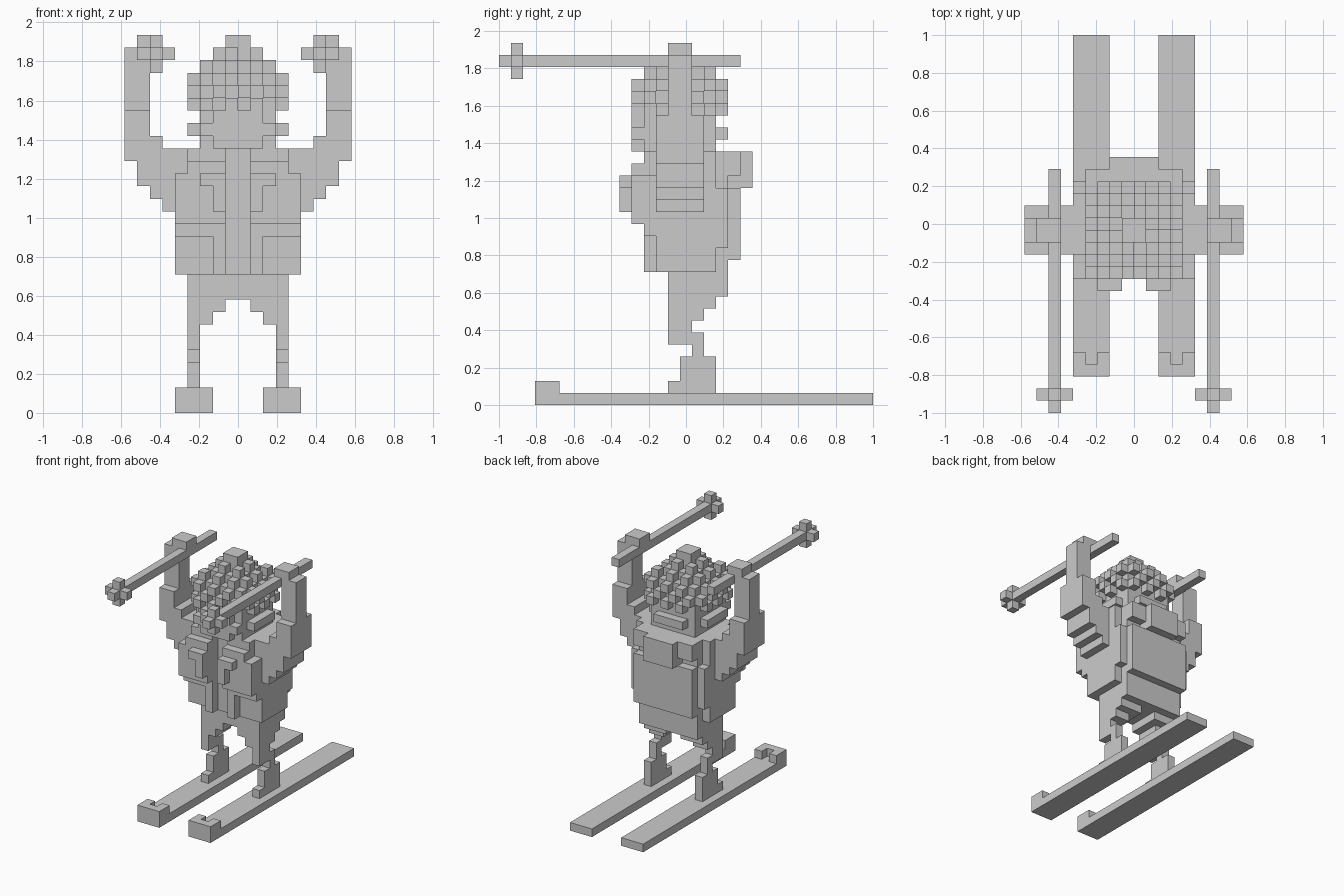
import bpy, bmesh
from mathutils import Vector

if "Cube" in bpy.data.objects:
    bpy.data.objects.remove(bpy.data.objects["Cube"])

U = 2 / 31           # edge of one block
parts, owner = {}, {}


def part(name, boxes, mirror=False):
    """Collect blocks; a box is (x0, x1, y0, y1, z0, z1) in block units."""
    cells = parts.setdefault(name, set())
    for x0, x1, y0, y1, z0, z1 in boxes:
        for x in range(x0, x1):
            for y in range(y0, y1):
                for z in range(z0, z1):
                    for c in ((x, y, z), (-1 - x, y, z)) if mirror else ((x, y, z),):
                        if c not in owner:
                            owner[c] = name
                            cells.add(c)


def sided(name, boxes):
    """Same part on the right and on the left."""
    part("right_" + name, boxes)
    part("left_" + name, [(-b, -a, *r) for a, b, *r in boxes])


# skis with notched raised tips
sided("ski", [(2, 5, 3, 31, 0, 1), (2, 5, 3, 4, 1, 2),
              (2, 3, 4, 5, 1, 2), (4, 5, 4, 5, 1, 2)])
# boots
sided("boot", [(3, 4, 14, 18, 1, 2), (3, 4, 15, 18, 2, 4)])
# bent legs, widening to the hips
sided("leg", [(3, 4, 16, 17, 4, 5), (3, 4, 14, 17, 5, 6), (3, 4, 14, 16, 6, 7),
              (2, 4, 14, 17, 7, 8), (1, 4, 14, 18, 8, 9)])
part("hips", [(0, 4, 14, 19, 9, 12)], True)

# torso, chest and hanging jacket edges
part("torso", [(0, 5, 13, 18, 11, 21), (0, 5, 18, 19, 13, 18), (0, 4, 18, 19, 12, 21)], True)
sided("chest_panel", [(2, 5, 12, 13, 14, 19), (1, 4, 12, 13, 19, 21),
                      (1, 5, 11, 12, 15, 19), (1, 4, 11, 12, 19, 20)])
sided("jacket_edge", [(1, 2, 12, 13, 11, 19)])
sided("strap_end", [(1, 3, 10, 11, 18, 19), (1, 2, 10, 11, 16, 18)])
# back panel and folded hood
part("back_panel", [(0, 4, 19, 20, 12, 18)], True)
part("hood", [(0, 4, 19, 20, 19, 21), (0, 2, 19, 21, 18, 21)], True)

# raised arms, stepped underneath, with thin forearms and hands
sided("arm", [(5, 6, 13, 17, 16, 21), (6, 7, 13, 17, 17, 22), (7, 8, 13, 17, 18, 24),
              (8, 9, 13, 17, 20, 24), (7, 9, 14, 16, 24, 29)])
sided("hand", [(6, 7, 14, 16, 28, 30), (7, 8, 14, 16, 29, 30)])
# poles with cross-shaped baskets
sided("pole", [(6, 7, 0, 20, 28, 29)])
sided("basket", [(5, 8, 1, 2, 28, 29), (6, 7, 1, 2, 27, 30)])

# head with a band around it
part("head", [(0, 3, 12, 18, 21, 24), (0, 2, 11, 12, 21, 24)], True)
part("head_band", [(3, 4, 13, 17, 22, 23), (0, 2, 18, 19, 22, 23), (2, 3, 11, 12, 22, 23)], True)

# domed knit hat: solid core plus checkered raised blocks
part("hat", [(0, 3, 12, 18, 24, 27), (0, 2, 13, 17, 27, 28),
             (0, 1, 14, 16, 28, 30)], True)
bumps = []
for z, r, cut in ((24, 4, 2), (25, 4, 2), (26, 4, 2), (27, 3, 3), (28, 2, 2)):
    for x in range(-r, r):
        for y in range(15 - r, 15 + r):
            a, b = max(x, -1 - x), max(y - 15, 14 - y)
            if min(a, b) <= cut and (x + y + z) % 2 == 0:
                bumps.append((x, x + 1, y, y + 1, z, z + 1))
part("hat_bumps", bumps)

# build every part from its exposed block faces
CORNERS = [(-1, -1), (1, -1), (1, 1), (-1, 1)]
for name, cells in parts.items():
    bm = bmesh.new()
    verts = {}
    for c in cells:
        for axis in range(3):
            for s in (-1, 1):
                n = list(c)
                n[axis] += s
                if tuple(n) in owner:
                    continue
                quad = []
                for p, q in CORNERS[::s]:
                    k = list(c)
                    k[axis] += s > 0
                    k[(axis + 1) % 3] += p > 0
                    k[(axis + 2) % 3] += q > 0
                    k = tuple(k)
                    if k not in verts:
                        verts[k] = bm.verts.new(Vector((k[0], k[1] - 15.5, k[2])) * U)
                    quad.append(verts[k])
                bm.faces.new(quad)
    bmesh.ops.dissolve_limit(bm, angle_limit=0.01, verts=bm.verts, edges=bm.edges)
    mesh = bpy.data.meshes.new(name)
    bm.to_mesh(mesh)
    bm.free()
    bpy.context.collection.objects.link(bpy.data.objects.new(name, mesh))
